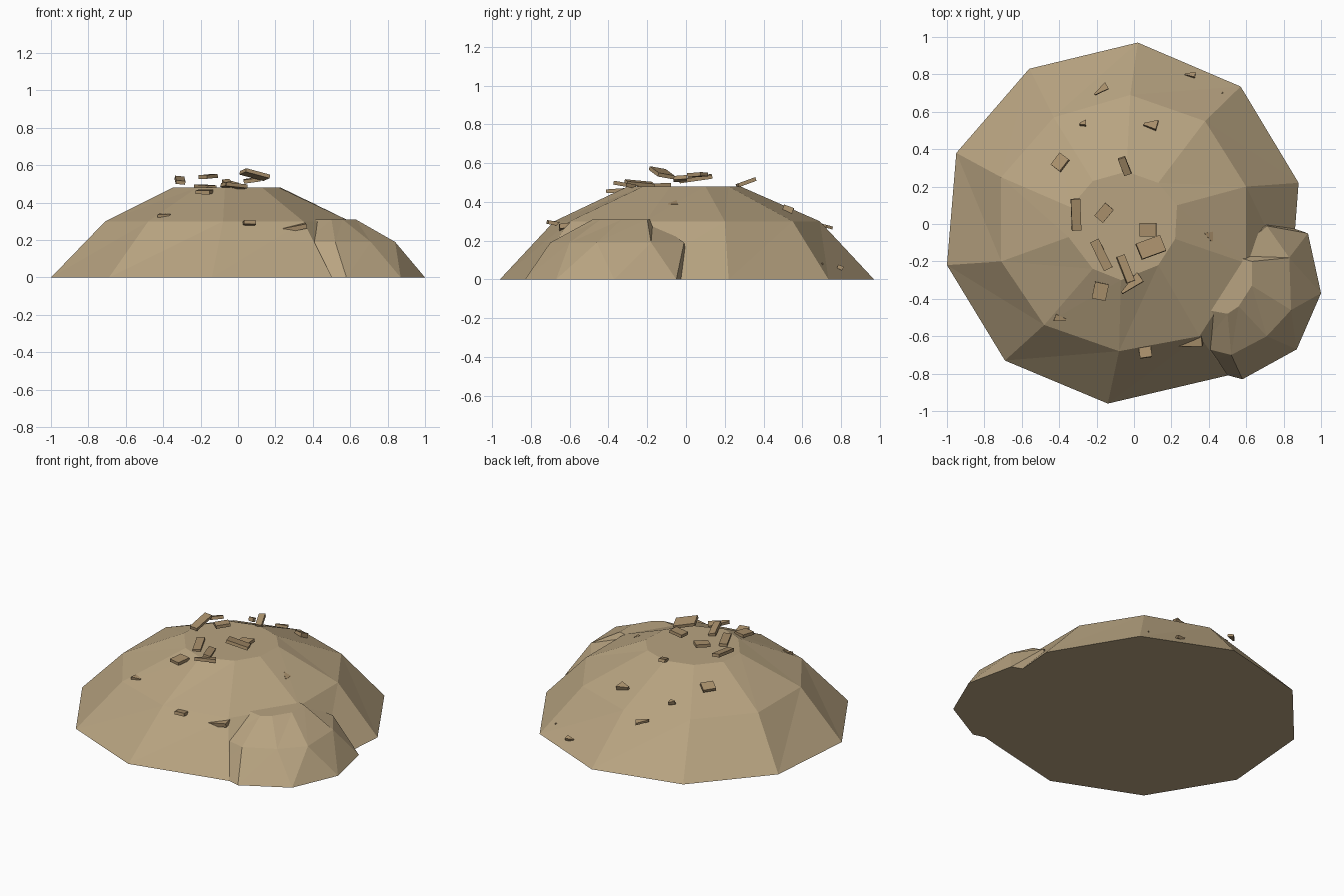
import bpy, bmesh
from math import radians
from mathutils import Euler, Vector


def material(name, rgb):
    m = bpy.data.materials.new(name)
    m.diffuse_color = (*rgb, 1)
    return m


SAND = material("sand", (0.48, 0.37, 0.22))
WOOD = material("debris", (0.40, 0.28, 0.15))


def finish(bm, name, mat):
    bmesh.ops.recalc_face_normals(bm, faces=bm.faces)
    me = bpy.data.meshes.new(name)
    bm.to_mesh(me)
    bm.free()
    me.materials.append(mat)
    ob = bpy.data.objects.new(name, me)
    bpy.context.collection.objects.link(ob)
    return ob


def mound(name, rings):
    """Closed faceted heap from (height, outline) rings of equal count."""
    bm = bmesh.new()
    loops = [[bm.verts.new((x, y, z)) for x, y in pts] for z, pts in rings]
    n = len(loops[0])
    for lo, hi in zip(loops, loops[1:]):
        for i in range(n):
            j = (i + 1) % n
            bm.faces.new((lo[i], lo[j], hi[j]))
            bm.faces.new((lo[i], hi[j], hi[i]))
    bm.faces.new(loops[0][::-1])
    bm.faces.new(loops[-1])
    return finish(bm, name, SAND)


# main heap: ten-sided, flat top
mound("main_mound", [
    (0, [(0.02, 0.97), (-0.56, 0.83), (-0.95, 0.38), (-1, -0.22), (-0.69, -0.73),
         (-0.14, -0.96), (0.5, -0.81), (0.84, -0.3), (0.88, 0.22), (0.57, 0.735)]),
    (0.3, [(-0.02, 0.69), (-0.43, 0.57), (-0.71, 0.25), (-0.71, -0.2), (-0.48, -0.54),
           (-0.08, -0.68), (0.35, -0.6), (0.6, -0.21), (0.6, 0.2), (0.38, 0.55)]),
    (0.48, [(-0.04, 0.28), (-0.22, 0.23), (-0.34, 0.09), (-0.35, -0.07), (-0.22, -0.24),
            (-0.07, -0.3), (0.13, -0.22), (0.22, -0.08), (0.23, 0.1), (0.13, 0.22)]),
])

# small heap leaning on the front right
mound("side_mound", [
    (0, [(0.93, -0.05), (0.7, 0.03), (0.35, -0.1), (0.22, -0.45),
         (0.32, -0.76), (0.58, -0.83), (0.87, -0.67), (1, -0.37)]),
    (0.19, [(0.83, -0.18), (0.71, -0.01), (0.4, -0.15), (0.28, -0.45),
            (0.36, -0.66), (0.52, -0.7), (0.71, -0.6), (0.84, -0.46)]),
    (0.31, [(0.63, -0.2), (0.53, -0.17), (0.4, -0.25), (0.35, -0.4),
            (0.39, -0.46), (0.5, -0.48), (0.56, -0.44), (0.63, -0.33)]),
])


def prism(name, outline, pos, thick, tilt):
    """Flat piece: outline extruded by thick, tilted, moved to pos."""
    bm = bmesh.new()
    f = bm.faces.new([bm.verts.new((x, y, -thick / 2)) for x, y in outline])
    ext = bmesh.ops.extrude_face_region(bm, geom=[f])["geom"]
    top = [v for v in ext if isinstance(v, bmesh.types.BMVert)]
    bmesh.ops.translate(bm, verts=top, vec=(0, 0, thick))
    ob = finish(bm, name, WOOD)
    m = (Euler((radians(tilt[0]), radians(tilt[1]), 0)).to_matrix()
         @ Euler((0, 0, radians(tilt[2]))).to_matrix()).to_4x4()
    m.translation = Vector(pos)
    ob.data.transform(m)
    return ob


# broken planks: position, width, length, (tilt x, tilt y, turn)
PLANKS = [
    ((-0.31, 0.05, 0.52), 0.05, 0.17, (8, 6, 3)),
    ((-0.05, 0.31, 0.50), 0.04, 0.10, (20, 0, 20)),
    ((-0.16, 0.06, 0.54), 0.06, 0.09, (2, -3, -40)),
    ((0.075, -0.03, 0.52), 0.09, 0.07, (4, -8, 0)),
    ((0.09, -0.125, 0.55), 0.14, 0.09, (-14, 10, 20)),
    ((-0.175, -0.165, 0.485), 0.05, 0.17, (2, 0, 26)),
    ((-0.045, -0.24, 0.495), 0.045, 0.15, (-10, 12, 20)),
    ((-0.18, -0.36, 0.458), 0.075, 0.09, (4, 0, -12)),
    ((-0.395, 0.33, 0.42), 0.065, 0.08, (-14, -16, -35)),
    ((0.06, -0.68, 0.29), 0.065, 0.07, (-10, 0, 8)),
]
for i, (pos, w, l, tilt) in enumerate(PLANKS):
    w, l = w / 2, l / 2
    prism(f"plank_{i}", [(-w, -l), (w, -l), (w, l), (-w, l)], pos, 0.02, tilt)

# wedge splinters and small chips: position, length, width, thickness, tilt
CHIPS = [
    ((-0.02, -0.32, 0.49), 0.13, 0.06, 0.02, (-10, 0, 35)),
    ((0.28, -0.62, 0.262), 0.17, 0.08, 0.025, (8, -11, 5)),
    ((-0.395, -0.51, 0.33), 0.06, 0.04, 0.018, (8, 0, 160)),
    ((0.4, -0.07, 0.39), 0.05, 0.05, 0.015, (0, 25, 100)),
    ((-0.18, 0.72, 0.275), 0.08, 0.04, 0.015, (-15, 0, 30)),
    ((0.3, 0.8, 0.06), 0.055, 0.03, 0.02, (-25, 0, -10)),
    ((-0.275, 0.54, 0.36), 0.035, 0.03, 0.025, (-20, 0, 0)),
    ((0.09, 0.535, 0.36), 0.07, 0.055, 0.03, (-20, 0, -15)),
    ((0.47, 0.7, 0.08), 0.012, 0.012, 0.01, (0, 0, 0)),
]
for i, (pos, l, w, t, tilt) in enumerate(CHIPS):
    prism(f"chip_{i}", [(-l / 2, -w * .35), (l / 2, -w / 2), (l / 2, w / 2), (-l / 2, -w * .15)],
          pos, t, tilt)
